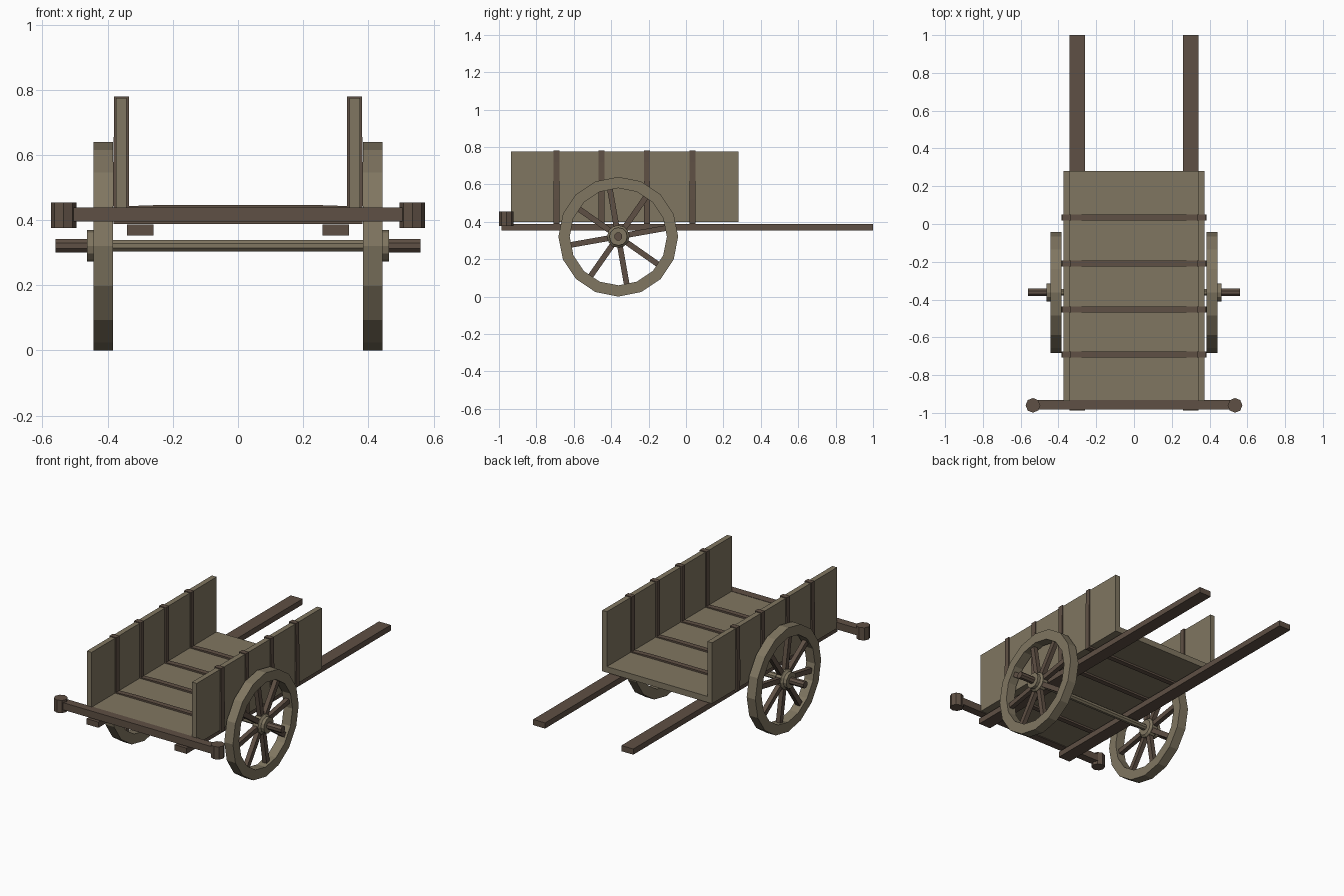
import bpy, bmesh
from math import radians, cos, sin, pi
from mathutils import Matrix, Vector

if "Cube" in bpy.data.objects:
    bpy.data.objects.remove(bpy.data.objects["Cube"])


def material(name, rgb):
    m = bpy.data.materials.new(name)
    m.diffuse_color = (*rgb, 1)
    m.use_nodes = True
    m.node_tree.nodes["Principled BSDF"].inputs["Base Color"].default_value = m.diffuse_color
    return m


LIGHT = material("light_wood", (0.216, 0.181, 0.119))
DARK = material("dark_wood", (0.114, 0.08, 0.058))


def finish(name, bm, mat):
    bmesh.ops.recalc_face_normals(bm, faces=bm.faces)
    me = bpy.data.meshes.new(name)
    bm.to_mesh(me)
    bm.free()
    me.materials.append(mat)
    ob = bpy.data.objects.new(name, me)
    bpy.context.collection.objects.link(ob)
    return ob


def box(name, lo, hi, mat):
    lo, hi = Vector(lo), Vector(hi)
    bm = bmesh.new()
    bmesh.ops.create_cube(bm, size=1, matrix=Matrix.Translation((lo + hi) / 2)
                          @ Matrix.Diagonal((*(hi - lo), 1)))
    return finish(name, bm, mat)


def lathe_x(name, profile, sides, center, mat, closed=False, phase=0.0):
    """Revolve (x, radius) points about an axis parallel to x."""
    cy, cz = center
    bm = bmesh.new()
    rings = []
    for x, r in profile:
        rings.append([bm.verts.new((x, cy + r * cos(phase + 2 * pi * i / sides),
                                    cz + r * sin(phase + 2 * pi * i / sides)))
                      for i in range(sides)])
    pairs = list(zip(rings, rings[1:]))
    if closed:
        pairs.append((rings[-1], rings[0]))
    else:
        bm.faces.new(rings[0])
        bm.faces.new(rings[-1])
    for a, b in pairs:
        for i in range(sides):
            j = (i + 1) % sides
            bm.faces.new((a[i], a[j], b[j], b[i]))
    return finish(name, bm, mat)


AX = (-0.362, 0.321)   # axle centre in y, z

# Bed floor
box("bed_floor", (-0.342, -0.936, 0.40), (0.342, 0.281, 0.437), LIGHT)

# Bands wrapping the floor and side walls, U-shaped profile extruded in y
half = [(0.24, 0.388), (0.382, 0.388), (0.384, 0.52), (0.380, 0.72), (0.380, 0.78),
        (0.334, 0.78), (0.334, 0.443), (0.22, 0.447)]
outline = half + [(-x, z) for x, z in reversed(half)]
for n, y in enumerate((-0.692, -0.452, -0.209, 0.035)):
    bm = bmesh.new()
    face = bm.faces.new([bm.verts.new((x, y - 0.016, z)) for x, z in outline])
    ext = bmesh.ops.extrude_face_region(bm, geom=[face])
    bmesh.ops.translate(bm, vec=(0, 0.032, 0),
                        verts=[v for v in ext["geom"] if isinstance(v, bmesh.types.BMVert)])
    finish(f"bed_band_{n + 1}", bm, DARK)

# Rear crossbar and axle beam
box("crossbar", (-0.51, -0.981, 0.395), (0.51, -0.931, 0.439), DARK)
lathe_x("axle_beam", [(-0.40, 0.019), (0.40, 0.019)], 8, AX, LIGHT, phase=pi / 8)

for s, side in ((-1, "left"), (1, "right")):
    # Side wall
    xs = sorted((s * 0.342, s * 0.374))
    box(f"{side}_wall", (xs[0], -0.936, 0.40), (xs[1], 0.281, 0.775), LIGHT)
    # Long pulling shaft
    xs = sorted((s * 0.26, s * 0.341))
    box(f"{side}_shaft", (xs[0], -0.987, 0.352), (xs[1], 1.0, 0.387), DARK)
    # Crossbar end knob
    bm = bmesh.new()
    bmesh.ops.create_cone(bm, cap_ends=True, segments=8, radius1=0.039, radius2=0.039,
                          depth=0.078, matrix=Matrix.Translation((s * 0.535, -0.96, 0.415)))
    finish(f"{side}_crossbar_knob", bm, DARK)
    # Wheel rim
    lathe_x(f"{side}_wheel_rim", [(s * 0.384, 0.32), (s * 0.443, 0.32),
                                  (s * 0.443, 0.26), (s * 0.384, 0.26)],
            16, (AX[0], 0.32), LIGHT, closed=True)
    # Hub and axle end
    lathe_x(f"{side}_hub", [(s * 0.384, 0.048), (s * 0.396, 0.060), (s * 0.432, 0.060),
                            (s * 0.443, 0.048), (s * 0.463, 0.048)], 12, AX, LIGHT)
    lathe_x(f"{side}_axle_end", [(s * 0.39, 0.022), (s * 0.56, 0.022)], 8, AX, DARK,
            phase=pi / 8)
    # Spokes
    bm = bmesh.new()
    for k in range(8):
        rot = Matrix.Rotation(radians(10 + 45 * k), 4, 'X')
        bmesh.ops.create_cube(bm, size=1, matrix=Matrix.Translation((s * 0.414, *AX)) @ rot
                              @ Matrix.Translation((0, 0.155, 0))
                              @ Matrix.Diagonal((0.028, 0.23, 0.03, 1)))
    finish(f"{side}_wheel_spokes", bm, DARK)
